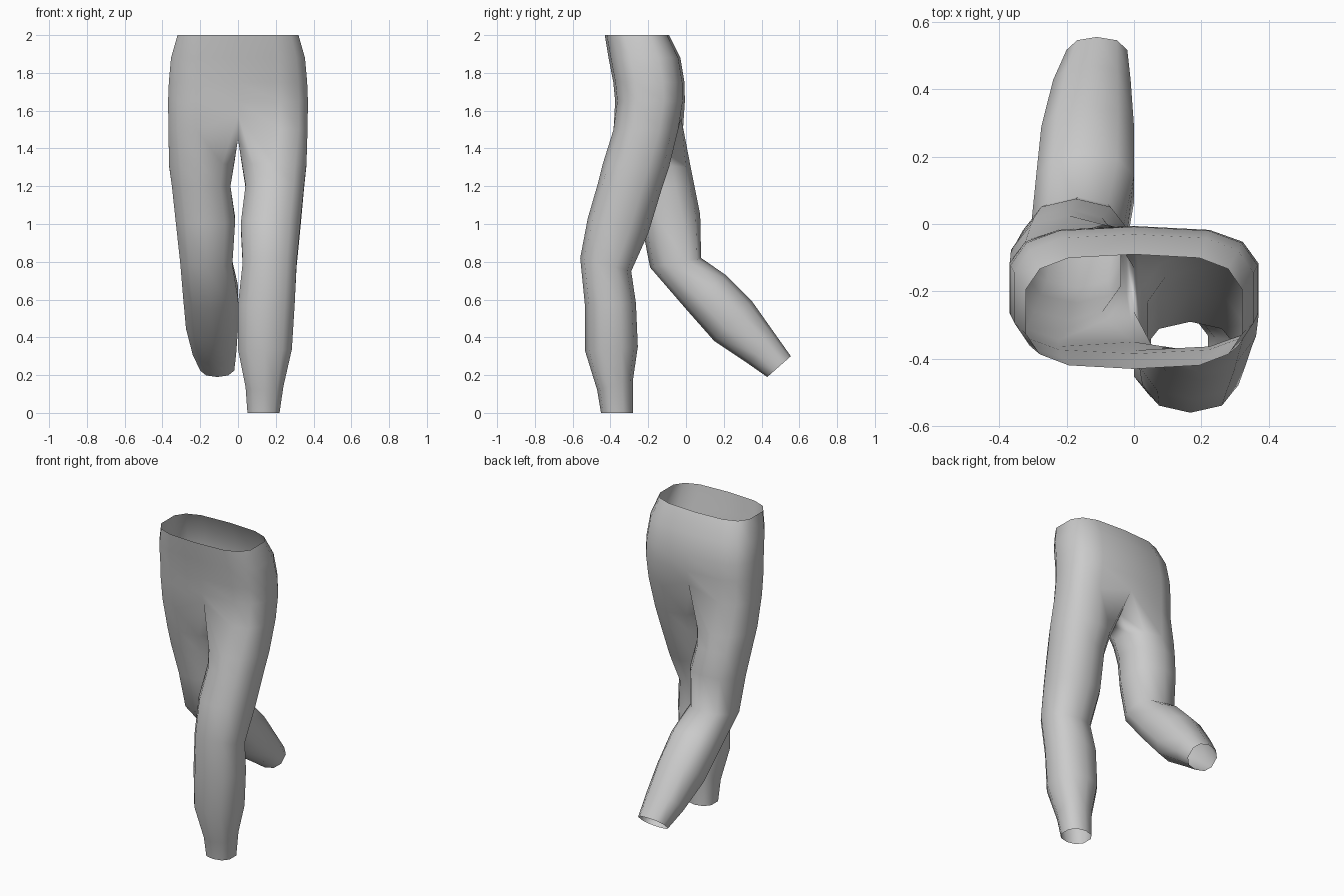
import bpy, bmesh
from math import sin, cos, radians, copysign

cube = bpy.data.objects.get("Cube")
if cube:
    bpy.data.objects.remove(cube, do_unlink=True)

# Hip levels: height, half width, front y, back y
HIPS = [(2.0, .325, -.43, -.09), (1.88, .36, -.41, -.03),
        (1.75, .372, -.385, -.008), (1.65, .376, -.375, -.006)]
# Top of each leg: front y, back y
THIGH_TOP = {1: (-.395, -.03), -1: (-.355, -.005)}
# Leg rings: front y, front z, back y, back z, inner x, outer x
LEGS = {
    1: [(-.44, 1.32, -.09, 1.30, .022, .362), (-.465, 1.22, -.13, 1.18, .04, .35),
        (-.52, 1.03, -.2, .95, .015, .33), (-.56, .82, -.29, .75, .025, .31),
        (-.535, .57, -.265, .58, 0, .30), (-.535, .33, -.255, .35, 0, .285),
        (-.47, .12, -.28, .18, .04, .24), (-.45, 0, -.28, 0, .05, .22)],
    -1: [(-.31, 1.32, .025, 1.30, .022, .365), (-.285, 1.2, .045, 1.2, .04, .35),
         (-.235, 1.0, .075, 1.05, .015, .33), (-.19, .77, .08, .82, .03, .305),
         (0, .55, .21, .73, 0, .29), (.15, .38, .35, .59, 0, .275),
         (.33, .26, .47, .42, .01, .24), (.43, .19, .555, .30, .02, .2)],
}


def rounded(angle, power):
    """Point on a rounded square of half size one."""
    c, s = cos(radians(angle)), sin(radians(angle))
    return (copysign(abs(c) ** power, c), copysign(abs(s) ** power, s))


def half_hip(side, z, width, front, back):
    """Eight points from front centre around the hip to back centre."""
    points = []
    for k in range(8):
        u, v = rounded(-90 + 180 * k / 7, .62)
        x = 0 if k in (0, 7) else side * u * width
        points.append((x, (front + back) / 2 + v * (back - front) / 2, z))
    return points


def leg_ring(side, yf, zf, yb, zb, inner, outer):
    """Ten points around a leg, tilted from front to back."""
    points = []
    for k in range(10):
        u, v = rounded(-126 + 36 * k, .8)
        u, t = u / rounded(18, .8)[0] if k in (3, 4, 8, 9) else u, (v + 1) / 2
        x = (inner + outer) / 2 + u * (outer - inner) / 2
        points.append((side * x, yf + t * (yb - yf), zf + t * (zb - zf)))
    return points


def bridge(bm, upper, lower, closed, side):
    n = len(upper)
    for k in range(n if closed else n - 1):
        j = (k + 1) % n
        quad = [upper[k], lower[k], lower[j], upper[j]]
        bm.faces.new(quad if side > 0 else quad[::-1])


bm = bmesh.new()
for side in (1, -1):
    # Half of the hips, open at the waist
    rows = [[bm.verts.new(p) for p in half_hip(side, *level)] for level in HIPS]
    # Top of the leg, meeting the other leg along the crotch
    top = half_hip(side, 1.5, .374, *THIGH_TOP[side])
    top[0], top[7] = (0, -.35, 1.58), (0, -.025, 1.56)
    top = [bm.verts.new(p) for p in top]
    rows.append(top)
    for upper, lower in zip(rows, rows[1:]):
        bridge(bm, upper, lower, False, side)
    # Leg down to the open cuff
    crotch = [bm.verts.new((0, y, 1.45)) for y in (-.13, -.26)]
    rings = [top + crotch]
    rings += [[bm.verts.new(p) for p in leg_ring(side, *ring)] for ring in LEGS[side]]
    for upper, lower in zip(rings, rings[1:]):
        bridge(bm, upper, lower, True, side)

# Join both halves along the centre seam
seam = [v for v in bm.verts if abs(v.co.x) < .0001 and v.co.z > 1.4]
bmesh.ops.remove_doubles(bm, verts=seam, dist=.001)

mesh = bpy.data.meshes.new("trousers")
bm.to_mesh(mesh)
bm.free()
mesh.shade_smooth()

cloth = bpy.data.materials.new("light grey cloth")
cloth.use_nodes = True
grey = (.6, .6, .6, 1)
cloth.diffuse_color = grey
cloth.node_tree.nodes["Principled BSDF"].inputs["Base Color"].default_value = grey
mesh.materials.append(cloth)

trousers = bpy.data.objects.new("trousers", mesh)
bpy.context.collection.objects.link(trousers)
